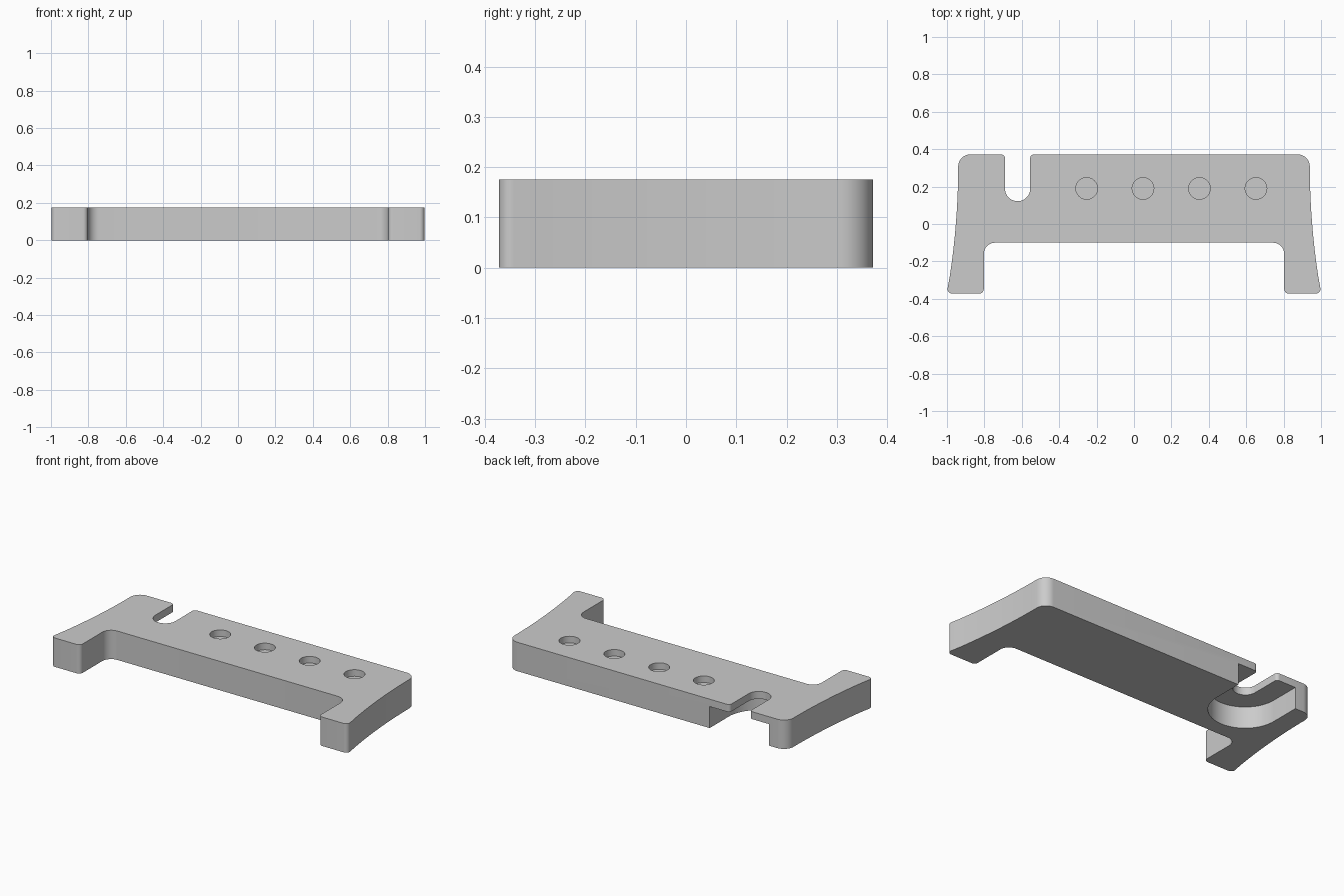
import bpy
import bmesh
from math import cos, sin, pi, radians
from mathutils import Vector

if "Cube" in bpy.data.objects:
    bpy.data.objects.remove(bpy.data.objects["Cube"])

HEIGHT = 0.176
BACK = 0.372
HOLE_Y = 0.19
LIP = 0.045

grey = bpy.data.materials.new("plain grey")
grey.use_nodes = True
grey.diffuse_color = (0.6, 0.6, 0.6, 1)
grey.node_tree.nodes["Principled BSDF"].inputs["Base Color"].default_value = (0.6, 0.6, 0.6, 1)


def rounded(corners, steps=10):
    """Replace each (x, y, radius) corner with a tangent arc."""
    points = []
    for i, (x, y, r) in enumerate(corners):
        p = Vector((x, y))
        if r == 0:
            points.append(p)
            continue
        a = (Vector(corners[i - 1][:2]) - p).normalized()
        b = (Vector(corners[(i + 1) % len(corners)][:2]) - p).normalized()
        half = a.angle(b) / 2
        centre = p + (a + b).normalized() * r / sin(half)
        reach = r * cos(half) / sin(half)
        start, end = p + a * reach - centre, p + b * reach - centre
        sweep = start.angle(end)
        for s in range(steps + 1):
            t = s / steps
            points.append(centre + (start * sin((1 - t) * sweep) + end * sin(t * sweep)) / sin(sweep))
    return points


def prism(name, points, z0, z1):
    bm = bmesh.new()
    face = bm.faces.new([bm.verts.new((p[0], p[1], z0)) for p in points])
    top = bmesh.ops.extrude_face_region(bm, geom=[face])["geom"]
    bmesh.ops.translate(bm, vec=(0, 0, z1 - z0), verts=[v for v in top if isinstance(v, bmesh.types.BMVert)])
    bmesh.ops.recalc_face_normals(bm, faces=bm.faces)
    mesh = bpy.data.meshes.new(name)
    bm.to_mesh(mesh)
    bm.free()
    mesh.materials.append(grey)
    obj = bpy.data.objects.new(name, mesh)
    bpy.context.collection.objects.link(obj)
    return obj


def cut(target, cutter):
    cutter.hide_render = True
    bpy.context.view_layer.objects.active = target
    mod = target.modifiers.new("cut", 'BOOLEAN')
    mod.operation = 'DIFFERENCE'
    mod.solver = 'EXACT'
    mod.object = cutter
    bpy.ops.object.modifier_apply(modifier=mod.name)
    bpy.data.objects.remove(cutter)


# Outline of one end: inner leg, foot, flared side and back corner
flare = []
for i in range(1, 16):
    t = 1 - i / 16
    flare.append((0.94 + 0.06 * t * t, 0.31 - 0.68 * t, 0))
end = [(0.803, -0.1, 0.06), (0.803, -BACK, 0.025), (1.002, -BACK, 0.025)]
end += [p for p in flare if -0.32 < p[1] < 0.29] + [(0.94, BACK, 0.065)]

# Slot open to the back, with a round inner end
slot = [(-0.555, BACK, 0.02), (-0.555, 0.122, 0.067), (-0.69, 0.122, 0.067), (-0.69, BACK, 0.02)]

outline = end + slot + [(-x, y, r) for x, y, r in reversed(end)]
plate = prism("bracket_plate", rounded(outline), 0, HEIGHT)

# Wider pocket under the slot, leaving a thin lip on top
pocket = [(-0.42, 0.6)]
for i in range(33):
    a = -pi * i / 32
    pocket.append((-0.62 + 0.2 * cos(a), HOLE_Y + 0.2 * sin(a)))
pocket.append((-0.82, 0.6))
cut(plate, prism("pocket_cutter", pocket, -0.1, HEIGHT - LIP))

# Four shallow round recesses in the top
for x in (-0.253, 0.048, 0.35, 0.652):
    circle = [(x + 0.058 * cos(2 * pi * i / 32), HOLE_Y + 0.058 * sin(2 * pi * i / 32)) for i in range(32)]
    cut(plate, prism("recess_cutter", circle, HEIGHT - 0.04, HEIGHT + 0.1))

bpy.ops.object.select_all(action='DESELECT')
plate.select_set(True)
bpy.context.view_layer.objects.active = plate
bpy.ops.object.shade_smooth_by_angle(angle=radians(30))
